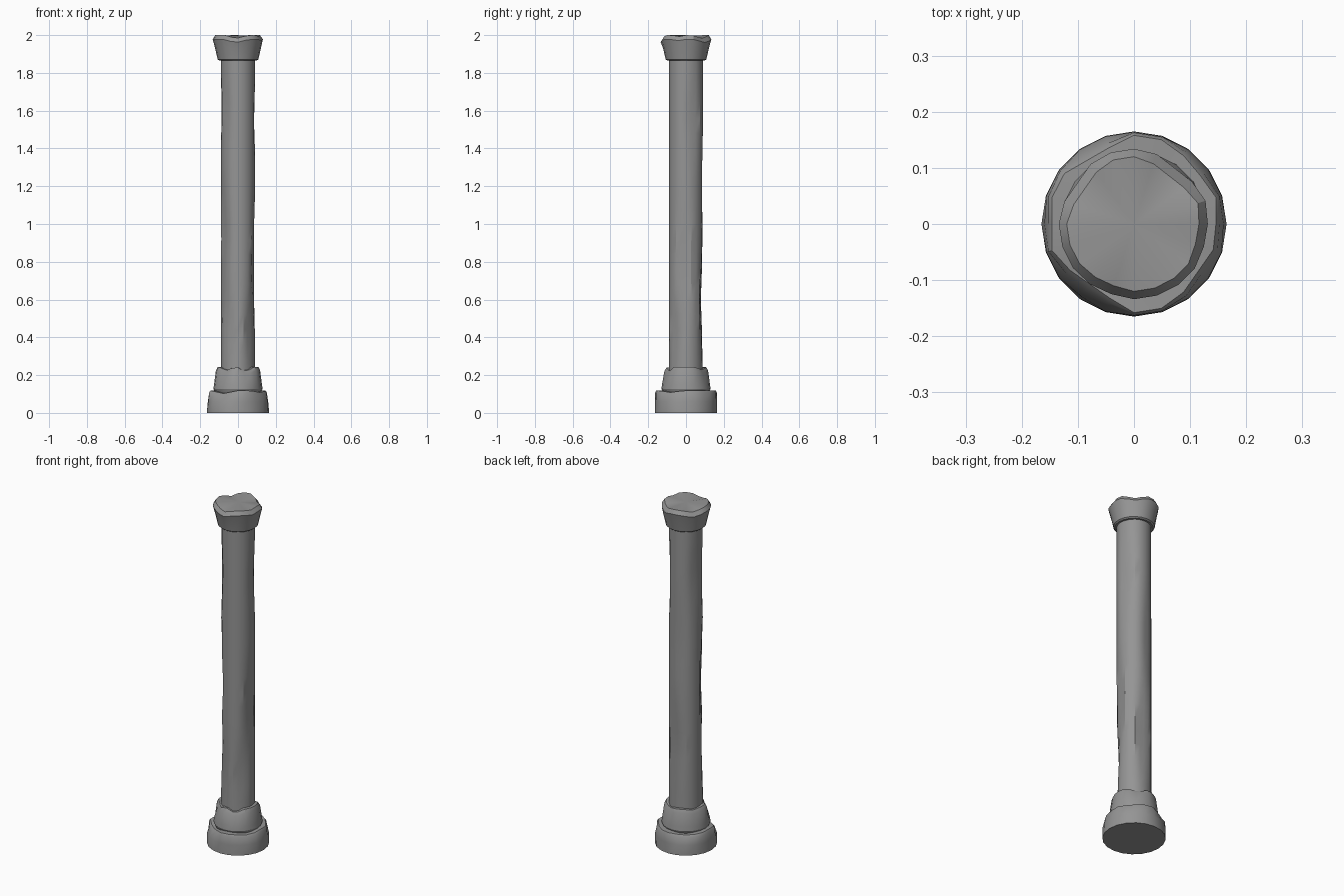
import bpy, bmesh
from math import sin, cos, pi, radians

cube = bpy.data.objects.get("Cube")
if cube:
    bpy.data.objects.remove(cube, do_unlink=True)

stone = bpy.data.materials.new("grey_stone")
stone.use_nodes = True
COLOUR = (0.3, 0.3, 0.3, 1)
stone.diffuse_color = COLOUR
stone.node_tree.nodes["Principled BSDF"].inputs["Base Color"].default_value = COLOUR


def gap(a, b):
    """Signed angle in radians from b (degrees) to a (radians)."""
    return (a - radians(b) + pi) % (2 * pi) - pi


def worn_drum(name, profile, sides, flats=(), notches=(), sharp=30):
    """Stack of rings (radius, z). Flats shave the side with a plane,
    notches lower the uppermost rim."""
    bm = bmesh.new()
    top = len(profile) - 1
    rings = []
    for i, (radius, z) in enumerate(profile):
        ring = []
        for k in range(sides):
            a = 2 * pi * k / sides
            r, h = radius, z
            for angle, zc, half, depth in flats:
                fade = 1 - abs(z - zc) / half
                c = cos(gap(a, angle))
                if fade > 0 and c > 0.3:
                    r = min(r, (radius - depth * fade) / c)
            for angle, width, drop in notches:
                fade = 1 - abs(gap(a, angle)) / radians(width)
                if fade > 0 and i >= top - 1:
                    h -= drop * fade
            ring.append(bm.verts.new((r * cos(a), r * sin(a), h)))
        rings.append(ring)
    for low, high in zip(rings, rings[1:]):
        for k in range(sides):
            n = (k + 1) % sides
            bm.faces.new((low[k], low[n], high[n], high[k]))
    bm.faces.new(rings[0][::-1])
    # Fan the upper cap around its centre
    hub = bm.verts.new((0, 0, profile[-1][1] - 0.003))
    for k in range(sides):
        bm.faces.new((rings[-1][k], rings[-1][(k + 1) % sides], hub))
    mesh = bpy.data.meshes.new(name)
    bm.to_mesh(mesh)
    bm.free()
    mesh.materials.append(stone)
    obj = bpy.data.objects.new(name, mesh)
    bpy.context.collection.objects.link(obj)
    bpy.ops.object.select_all(action='DESELECT')
    obj.select_set(True)
    bpy.context.view_layer.objects.active = obj
    bpy.ops.object.shade_smooth_by_angle(angle=radians(sharp))
    return obj


# Plinth with broken upper edge
worn_drum("plinth", [(0.165, 0), (0.164, 0.06), (0.163, 0.108), (0.158, 0.118)], 20,
          flats=[(0, 0.118, 0.09, 0.012), (180, 0.118, 0.09, 0.012),
                 (-125, 0.118, 0.07, 0.025), (120, 0.118, 0.06, 0.018),
                 (40, 0.118, 0.05, 0.012), (-35, 0.118, 0.06, 0.016)],
          notches=[(-125, 35, 0.016), (120, 30, 0.01), (-35, 30, 0.01)])

# Tapered collar above the plinth
worn_drum("collar", [(0.118, 0.1), (0.13, 0.127), (0.127, 0.15),
                     (0.117, 0.225), (0.108, 0.243)], 20,
          flats=[(-70, 0.243, 0.09, 0.012), (-135, 0.243, 0.1, 0.012),
                 (60, 0.243, 0.1, 0.012), (160, 0.243, 0.08, 0.008)],
          notches=[(-65, 28, 0.026), (-130, 30, 0.02), (60, 35, 0.016),
                   (150, 25, 0.01)])

# Shaft with long shallow chips
levels = [0.2 + 0.08 * i for i in range(22)]
worn_drum("shaft", [(0.09, z) for z in levels], 20,
          flats=[(-10, 0.78, 0.42, 0.013), (85, 0.6, 0.4, 0.014),
                 (-150, 0.94, 0.42, 0.014), (-40, 0.45, 0.3, 0.012),
                 (-120, 0.45, 0.3, 0.011), (160, 1.6, 0.35, 0.01),
                 (20, 1.56, 0.35, 0.011), (100, 1.2, 0.4, 0.008),
                 (-140, 1.6, 0.3, 0.009), (215, 0.6, 0.3, 0.009)])

# Flared capital with worn rim
worn_drum("capital", [(0.1, 1.866), (0.108, 1.872), (0.121, 1.93),
                      (0.134, 1.978), (0.12, 2.0)], 20,
          flats=[(52, 2.0, 0.1, 0.014), (145, 2.0, 0.1, 0.012),
                 (-10, 2.0, 0.08, 0.006), (-115, 2.0, 0.08, 0.005)],
          notches=[(-95, 32, 0.018), (52, 38, 0.018), (145, 30, 0.016),
                   (-20, 20, 0.008)])
